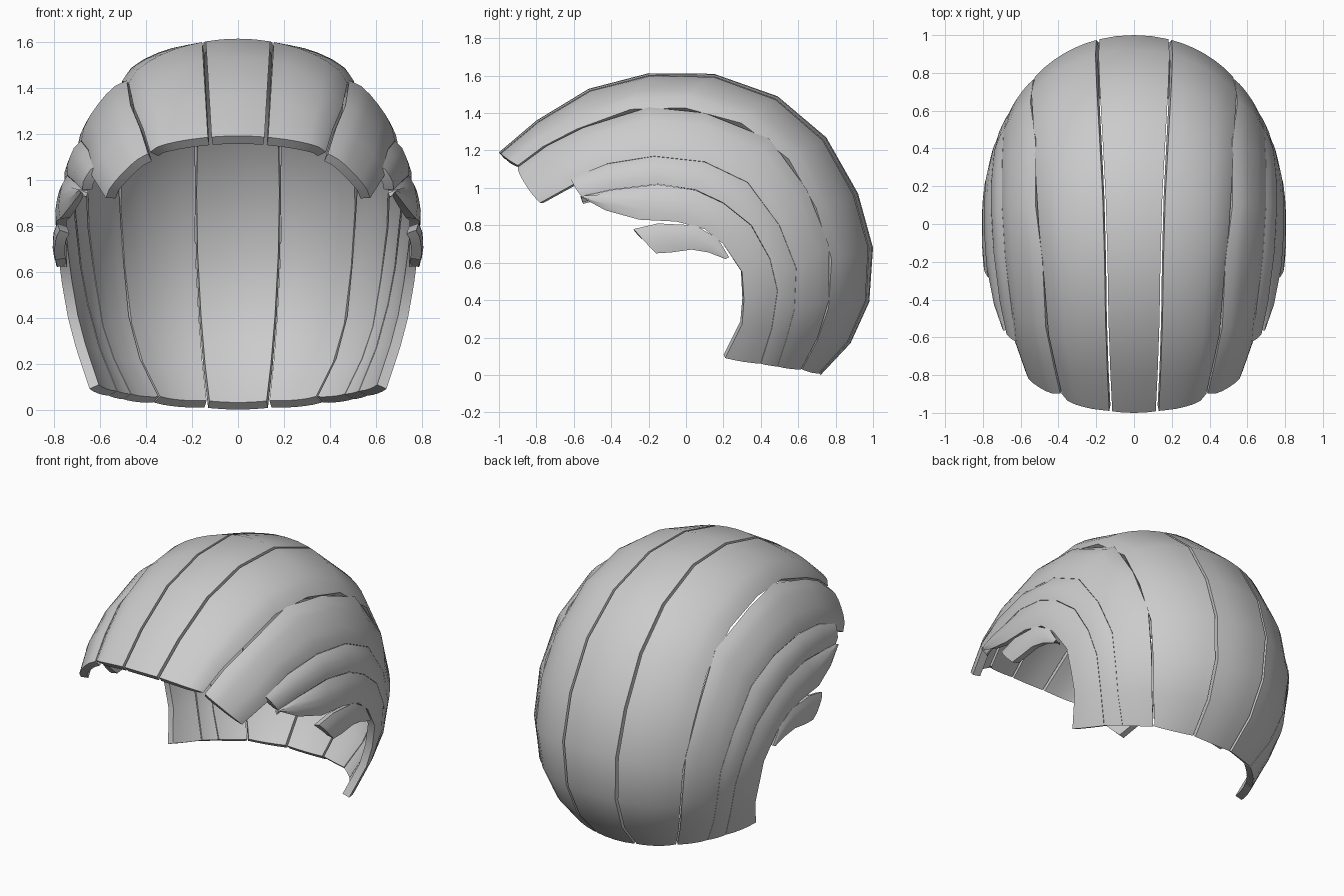
import bpy, bmesh, math
from mathutils import Vector

cube = bpy.data.objects.get("Cube")
if cube:
    bpy.data.objects.remove(cube, do_unlink=True)

grey = bpy.data.materials.new("light_grey")
grey.use_nodes = True
grey.diffuse_color = (0.6, 0.6, 0.6, 1)
grey.node_tree.nodes["Principled BSDF"].inputs["Base Color"].default_value = (0.6, 0.6, 0.6, 1)

HALF_W, CZ = 0.80, 0.65      # dome half width and height of its centre
P = 2.1                      # roundness of the dome from side to side (2 is an ellipse)

# Dome outline on the centre plane, front to back, as (y, z)
RIDGE = [(-1, 1.19), (-.8, 1.36), (-.52, 1.53), (-.2, 1.613), (.15, 1.61), (.49, 1.49),
         (.75, 1.27), (.92, .97), (1, .68), (.98, .39), (.88, .17), (.72, .0)]


def angle(y, z):
    a = math.atan2(z - CZ, -y)
    return a if a > -1.2 else a + 2 * math.pi


# Radius by angle; the first entry widens the brow below the ridge
OUTLINE = [(.3, 1.15)] + [(angle(y, z), math.hypot(y, z - CZ)) for y, z in RIDGE]


def radius(a):
    if a <= OUTLINE[0][0]:
        return OUTLINE[0][1]
    for (a0, r0), (a1, r1) in zip(OUTLINE, OUTLINE[1:]):
        if a <= a1:
            return r0 + (r1 - r0) * (a - a0) / (a1 - a0)
    return OUTLINE[-1][1]


def complement(f):
    return max(0, 1 - abs(f) ** P) ** (1 / P)


def to_unit(y, z):
    """Side-on point to a point on the unit dome."""
    r = radius(angle(y, z))
    u, v = y / r, (z - CZ) / r
    return Vector((complement(math.hypot(u, v)), u, v))


def to_dome(d, lift):
    """Unit dome to full size; the lift fades towards the lower back."""
    d = d / (abs(d.x) ** P + math.hypot(d.y, d.z) ** P) ** (1 / P)
    r = radius(angle(d.y, d.z + CZ))
    fade = min(1, max(.1, .5 + .6 * (d.z - d.y)))
    return Vector((d.x * HALF_W, d.y * r, d.z * r + CZ)) + d.normalized() * lift * fade


def ridge_edge(widths):
    """Edge that follows the ridge at a given x."""
    out = []
    for (y, z), x in zip(RIDGE, widths):
        s = complement(x / HALF_W) / radius(angle(y, z))
        out.append(Vector((x / HALF_W, y * s, (z - CZ) * s)))
    return out


def side_edge(points):
    return [to_unit(y, z) for y, z in points]


def resample(edge, n):
    out = []
    for i in range(n):
        t = i / (n - 1) * (len(edge) - 1)
        k = min(int(t), len(edge) - 2)
        out.append(edge[k].lerp(edge[k + 1], t - k))
    return out


def strip(name, upper, lower, bulge=0.02, thick=0.045, across=6, mirror=True, skew=False, gap=0.0):
    n = max(len(upper), len(lower))
    upper, lower = resample(upper, n), resample(lower, n)
    bm = bmesh.new()
    rows = []
    for a, b in zip(upper, lower):
        row = []
        for j in range(across + 1):
            t = j / across
            lift = bulge * (1 - (2 * t - 1) ** 4) * (t if skew else 1)
            row.append(bm.verts.new(to_dome(a.lerp(b, gap + t * (1 - gap)), lift)))
        rows.append(row)
    for r0, r1 in zip(rows, rows[1:]):
        for j in range(across):
            bm.faces.new((r0[j], r0[j + 1], r1[j + 1], r1[j]))
    bm.normal_update()
    if sum(f.normal.dot(f.calc_center_median() - Vector((0, 0, CZ))) for f in bm.faces) < 0:
        bmesh.ops.reverse_faces(bm, faces=bm.faces[:])
    me = bpy.data.meshes.new(name)
    bm.to_mesh(me)
    bm.free()
    me.materials.append(grey)
    ob = bpy.data.objects.new(name, me)
    bpy.context.collection.objects.link(ob)
    bpy.ops.object.select_all(action='DESELECT')
    ob.select_set(True)
    bpy.context.view_layer.objects.active = ob
    sol = ob.modifiers.new("thickness", 'SOLIDIFY')
    sol.thickness, sol.offset = thick, -1
    if mirror:
        ob.modifiers.new("mirror", 'MIRROR')
    for m in list(ob.modifiers):
        bpy.ops.object.modifier_apply(modifier=m.name)
    bpy.ops.object.shade_smooth_by_angle(angle=math.radians(40))


# Boundaries between the strips, front to back
W = [.115, .125, .135, .14, .15, .168, .182, .188, .183, .168, .15, .13]
E2 = [(-.9, 1.12), (-.75, 1.23), (-.55, 1.33), (-.2, 1.44), (.1, 1.41), (.45, 1.27),
      (.65, 1.0), (.77, .7), (.77, .4), (.71, .2), (.62, .03)]
E3 = [(-.78, .92), (-.6, 1.02), (-.42, 1.13), (-.17, 1.17), (.1, 1.14), (.33, 1.03),
      (.5, .8), (.59, .57), (.58, .35), (.54, .2), (.49, .045)]
E4_TOP = [(-.62, 1.065)] + E3[2:]
E4 = [(-.56, .955), (-.4, .99), (-.15, 1.02), (.05, .99), (.2, .92), (.35, .8),
      (.45, .62), (.49, .45), (.46, .25), (.40, .06)]
E5 = [(-.55, .945), (-.43, .88), (-.25, .83), (-.05, .82), (.1, .78), (.2, .7),
      (.3, .55), (.31, .40), (.30, .27), (.21, .09)]
E6_TOP = [(-.28, .78), (-.15, .81), (.05, .80), (.17, .73), (.23, .63)]
E6 = [(-.16, .65), (-.08, .655), (.03, .67), (.12, .655), (.21, .62)]

# Centre strip
mid = ridge_edge(W)
strip("centre_strip", [Vector((-v.x, v.y, v.z)) for v in mid], mid,
      bulge=0, across=4, mirror=False)
# Paired side strips
inner = ridge_edge([w + .016 for w in W])
strip("upper_strips", inner, side_edge(E2), bulge=.028, skew=True)
strip("temple_strips", side_edge(E2), side_edge(E3), bulge=.022, gap=.04)
strip("side_strips", side_edge(E4_TOP), side_edge(E4), bulge=.018, across=4, gap=.01)
strip("lower_strips", side_edge(E4), side_edge(E5), bulge=.018, across=4, gap=.01)
strip("ear_strips", side_edge(E6_TOP), side_edge(E6), bulge=.015, across=4)
